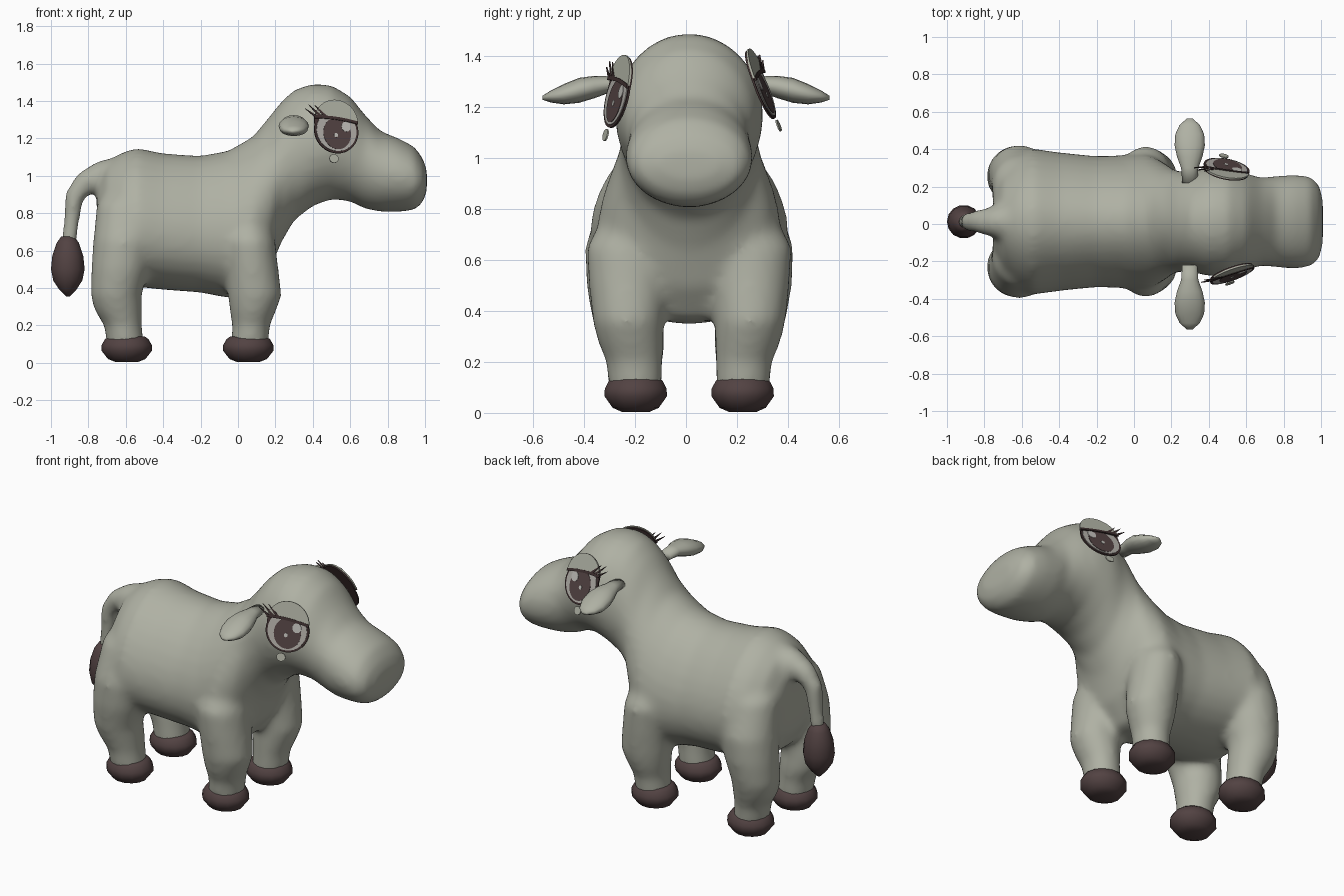
import bpy
import bmesh
from math import sin, cos, tau
from mathutils import Vector

if "Cube" in bpy.data.objects:
    bpy.data.objects.remove(bpy.data.objects["Cube"])

MID = 0.0125  # centre plane of the animal


def material(name, rgb):
    m = bpy.data.materials.new(name)
    m.use_nodes = True
    m.diffuse_color = (*rgb, 1)
    m.node_tree.nodes["Principled BSDF"].inputs["Base Color"].default_value = (*rgb, 1)
    return m


HIDE = material("grey_hide", (0.43, 0.44, 0.37))
HORN = material("dark_brown", (0.085, 0.055, 0.055))
WHITE = material("eye_white", (0.43, 0.41, 0.38))
LINE = material("eye_line", (0.05, 0.03, 0.03))
SHINE = material("eye_shine", (0.52, 0.51, 0.48))


def make_object(name, bm, mat, smooth=True):
    bmesh.ops.recalc_face_normals(bm, faces=bm.faces)
    for f in bm.faces:
        f.smooth = smooth
    me = bpy.data.meshes.new(name)
    bm.to_mesh(me)
    bm.free()
    me.materials.append(mat)
    ob = bpy.data.objects.new(name, me)
    bpy.context.collection.objects.link(ob)
    return ob


def loft(bm, rings, n=24, egg=lambda c: 0):
    """Closed skin through ellipses given as (centre, half axis a, half axis b)."""
    loops = []
    for c, a, b in rings:
        c, a, b = Vector(c), Vector(a), Vector(b)
        e = egg(c)
        loops.append([bm.verts.new(c + a * cos(i * tau / n) * (1 - e * sin(i * tau / n))
                                   + b * sin(i * tau / n)) for i in range(n)])
    for p, q in zip(loops, loops[1:]):
        for i in range(n):
            j = (i + 1) % n
            bm.faces.new((p[i], p[j], q[j], q[i]))
    bm.faces.new(loops[0])
    bm.faces.new(loops[-1])


# Torso, neck, head and muzzle: x, underside z, top z, half width
trunk = [
    (-.755, .6, .97, .17), (-.7, .48, 1.075, .29), (-.62, .43, 1.125, .36),
    (-.54, .405, 1.15, .385), (-.4, .39, 1.12, .365), (-.2, .375, 1.107, .345),
    (-.05, .345, 1.135, .35), (.08, .365, 1.21, .355), (.17, .49, 1.32, .305),
    (.23, .64, 1.395, .27), (.3, .76, 1.46, .268), (.4, .838, 1.493, .292), (.5, .875, 1.485, .288),
    (.6, .862, 1.425, .26), (.68, .822, 1.325, .235), (.76, .807, 1.24, .245),
    (.86, .807, 1.2, .252), (.945, .815, 1.155, .242), (.99, .86, 1.09, .2),
    (1.01, .92, 1.03, .12)]
bm = bmesh.new()
loft(bm, [((x, MID, (lo + hi) / 2), (0, w, 0), (0, 0, (hi - lo) / 2)) for x, lo, hi, w in trunk],
     32, lambda c: 0.19 if c.x < 0.2 else 0)

# Legs: z, x, side offset, half depth, half width
front_leg = [(.08, .06, .21, .1, .105), (.2, .07, .215, .102, .112), (.28, .08, .23, .125, .13),
             (.36, .09, .24, .145, .14), (.5, .075, .24, .142, .155),
             (.65, .06, .235, .14, .17), (.84, .04, .16, .11, .14)]
rear_leg = [(.08, -.6, .21, .1, .105), (.2, -.615, .215, .102, .112), (.28, -.64, .225, .128, .13),
            (.36, -.652, .24, .137, .14), (.5, -.63, .25, .155, .155),
            (.65, -.61, .245, .165, .165), (.85, -.6, .19, .155, .155), (.96, -.585, .14, .1, .1)]
for leg in (front_leg, rear_leg):
    for s in (-1, 1):
        loft(bm, [((x, MID + s * o, z), (rx, 0, 0), (0, ry, 0)) for z, x, o, rx, ry in leg])

# Tail stem: x, z, radius
tail = [(-.62, 1.0, .11), (-.74, .99, .088), (-.82, .96, .066), (-.875, .89, .054),
        (-.888, .78, .046), (-.905, .62, .04)]
rings = []
for i, (x, z, r) in enumerate(tail):
    p, q = tail[max(i - 1, 0)], tail[min(i + 1, len(tail) - 1)]
    d = Vector((q[0] - p[0], 0, q[1] - p[1])).normalized()
    rings.append(((x, MID, z), (0, r, 0), (d.z * r, 0, -d.x * r)))
loft(bm, rings, 16)

body = make_object("body", bm, HIDE)
blend = body.modifiers.new("blend", "REMESH")
blend.mode = "VOXEL"
blend.voxel_size = 0.018
blend.use_smooth_shade = True
soften = body.modifiers.new("soften", "SMOOTH")
soften.factor = 0.5
soften.iterations = 18

# Hooves: height, radius
hoof = [(.004, .06), (.02, .1), (.065, .135), (.095, .134), (.125, .117), (.14, .098)]
for end, x in (("front", .055), ("rear", -.595)):
    for s, tag in ((-1, "a"), (1, "b")):
        bm = bmesh.new()
        loft(bm, [((x, MID + s * .21, z), (r, 0, 0), (0, r * .93, 0)) for z, r in hoof], 14)
        make_object(f"{end}_hoof_{tag}", bm, HORN)

# Tail tuft
tuft = [(.675, .035), (.64, .06), (.57, .083), (.5, .09), (.44, .078), (.39, .045), (.355, .01)]
bm = bmesh.new()
loft(bm, [((-.91, MID, z), (r, 0, 0), (0, r, 0)) for z, r in tuft], 14)
make_object("tail_tuft", bm, HORN)

# Ears: side distance, z, half breadth, half thickness
ear = [(.22, 1.29, .04, .028), (.3, 1.29, .046, .032), (.36, 1.28, .068, .044),
       (.42, 1.267, .081, .049), (.48, 1.252, .077, .04), (.53, 1.243, .054, .024),
       (.563, 1.238, .016, .008)]
for s, tag in ((-1, "a"), (1, "b")):
    bm = bmesh.new()
    loft(bm, [((.298, s * y, z), (rx, 0, 0), (0, 0, rz)) for y, z, rx, rz in ear], 16)
    make_object(f"ear_{tag}", bm, HIDE)


# Eye frame for the -y side: u runs forward, v up, n outward
def eye_frame(centre, yaw, lean):
    u = Vector((1, yaw, 0)).normalized()
    v = Vector((0, lean, 1))
    v = (v - v.dot(u) * u).normalized()
    return Vector(centre), u, v, u.cross(v)


def plate(name, outline, lo, hi, mat, side, frame):
    c, eu, ev, en = frame
    bm = bmesh.new()
    layers = []
    for d in (lo, hi):
        ring = []
        for u, v in outline:
            p = c + eu * u + ev * v + en * d
            ring.append(bm.verts.new((p.x, MID - side * p.y, p.z)))
        layers.append(ring)
        bm.faces.new(ring)
    k = len(outline)
    for i in range(k):
        j = (i + 1) % k
        bm.faces.new((layers[0][i], layers[0][j], layers[1][j], layers[1][i]))
    make_object(name, bm, mat, smooth=False)


def oval(u, v, ru, rv, n=32):
    return [(u + ru * cos(i * tau / n), v + rv * sin(i * tau / n)) for i in range(n)]


def lid_edge(u):
    return .052 - .14 * u - .6 * u * u


steps = [-.122 + .0244 * i for i in range(11)]
lid = [(u, v) for u, v in oval(0, .03, .124, .124, 48) if v > lid_edge(u) + .004]
lid.sort(key=lambda p: -p[0])
lid += [(u, lid_edge(u)) for u in steps[1:-1]]
lid_line = ([(u, lid_edge(u) - .008) for u in steps]
            + [(u, lid_edge(u) + .008) for u in reversed(steps)])

# The two eyes sit at slightly different angles
eyes = [(-1, "a", eye_frame((.525, -.283, 1.255), .36, .25)),
        (1, "b", eye_frame((.495, -.286, 1.285), .2, .4))]
for s, tag, frame in eyes:
    parts = [
        ("eye_rim", oval(0, -.015, .125, .123), -.008, 0, LINE),
        ("lid_back", oval(0, .03, .12, .12), -.008, 0, LINE),
        ("eye_white", oval(0, -.015, .113, .112), 0, .003, WHITE),
        ("iris", oval(.002, -.03, .078, .087), .003, .005, HORN),
        ("large_shine", oval(.055, .006, .026, .028, 16), .005, .007, SHINE),
        ("small_shine", oval(-.006, -.04, .011, .012, 12), .005, .007, SHINE),
        ("eyelid", lid, 0, .008, HIDE),
        ("lid_line", lid_line, .003, .011, LINE),
        ("cheek_spot", oval(-.027, -.168, .026, .024, 16), -.003, .003, HIDE)]
    for i, tip in enumerate([(-.17, .105), (-.15, .128), (-.115, .125)]):
        root = -.118 + .025 * i
        parts.append((f"eyelash_{i + 1}", [(root, .058), (root + .028, .056), tip],
                      .004, .01, LINE))
    for name, outline, lo, hi, mat in parts:
        plate(f"{name}_{tag}", outline, lo, hi, mat, s, frame)
